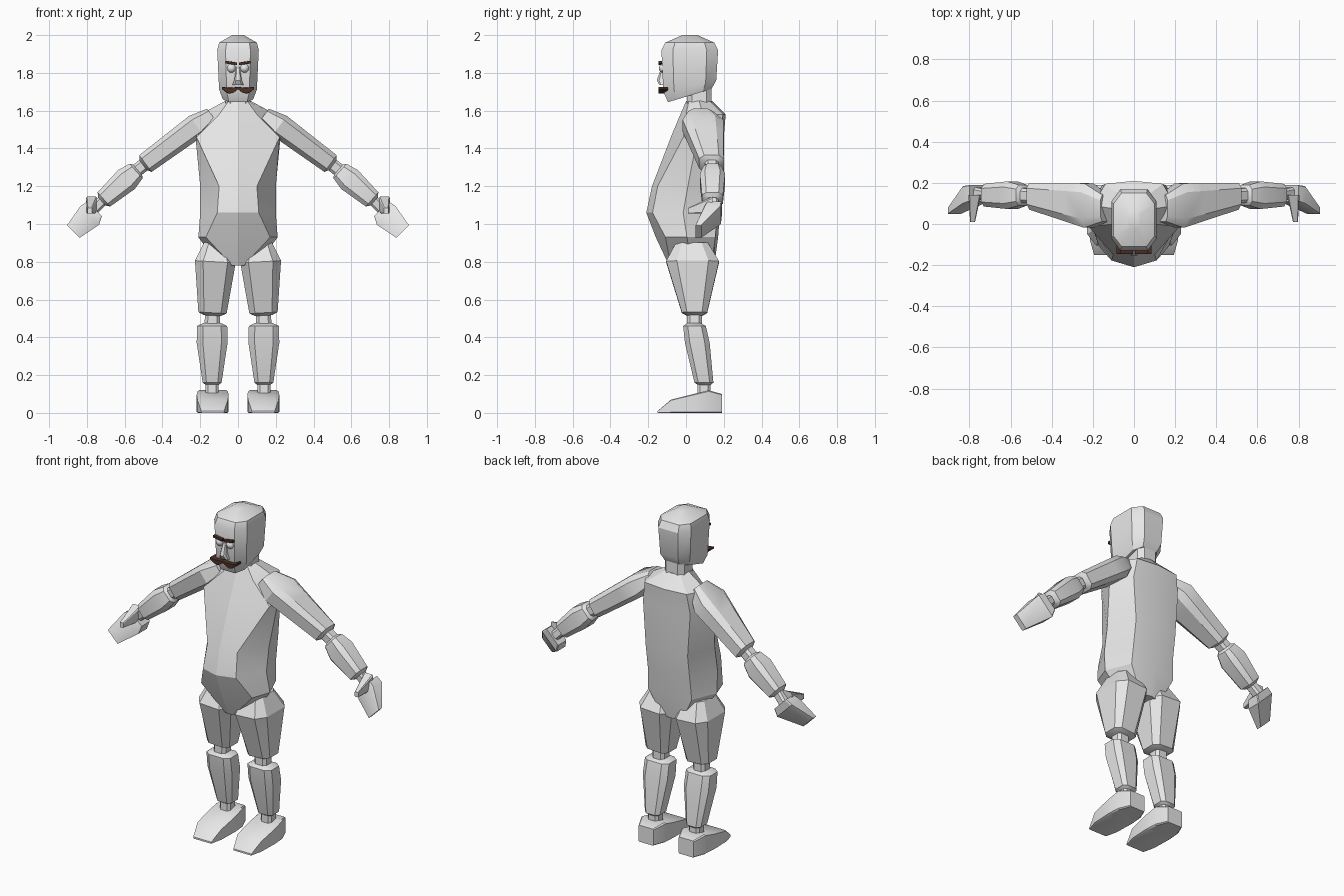
import bpy
import bmesh
import math
from mathutils import Vector

cube = bpy.data.objects.get("Cube")
if cube:
    bpy.data.objects.remove(cube, do_unlink=True)

X, Y, Z = Vector((1, 0, 0)), Vector((0, 1, 0)), Vector((0, 0, 1))


def material(name, red, green, blue):
    colour = (red, green, blue, 1)
    made = bpy.data.materials.new(name)
    made.use_nodes = True
    made.diffuse_color = colour
    made.node_tree.nodes["Principled BSDF"].inputs["Base Color"].default_value = colour
    return made


grey = material("plain_grey", 0.8, 0.8, 0.8)
brown = material("dark_brown", 0.07, 0.03, 0.02)


def ring(centre, u, v, chamfer=0.4):
    """Chamfered box section around a centre, spanned by half-axes u and v."""
    centre, inner = Vector(centre), 1 - chamfer
    quarter = [(u, v * inner), (u * inner, v), (-u * inner, v), (-u, v * inner)]
    half = [a + b for a, b in quarter]
    return [centre + p for p in half] + [centre - p for p in half]


def section(centre, axis, width, depth, chamfer=0.4):
    """Section across a limb axis, with its depth kept along y."""
    return ring(centre, axis.cross(Y).normalized() * width, Y * depth, chamfer)


def loft(name, rings, paint=grey, side=1):
    """Skin a list of equal rings, closing both ends."""
    bm = bmesh.new()
    loops = [[bm.verts.new((p[0] * side, p[1], p[2])) for p in points] for points in rings]
    for low, high in zip(loops, loops[1:]):
        for i in range(len(low)):
            bm.faces.new((low[i - 1], low[i], high[i], high[i - 1]))
    bm.faces.new(loops[0])
    bm.faces.new(loops[-1])
    bmesh.ops.recalc_face_normals(bm, faces=bm.faces)
    mesh = bpy.data.meshes.new(name)
    bm.to_mesh(mesh)
    bm.free()
    mesh.shade_smooth()
    mesh.set_sharp_from_angle(angle=math.radians(30))
    mesh.materials.append(paint)
    bpy.context.scene.collection.objects.link(bpy.data.objects.new(name, mesh))


def limb(name, side, start, end, start_size, end_size, bulge=1, root=0.015):
    """Tapering limb with a swollen upper part and narrowed cuffs at both ends."""
    start, end = Vector(start), Vector(end)
    start_size, end_size = Vector(start_size), Vector(end_size)
    axis = (end - start).normalized()
    upper = 0.3
    stations = [
        (start - axis * root, start_size * 0.6),
        (start, start_size),
        (start.lerp(end, upper), start_size.lerp(end_size, upper) * bulge),
        (end, end_size),
        (end + axis * 0.015, end_size * 0.6),
    ]
    loft(name, [section(p, axis, *size) for p, size in stations], side=side)


def joint(name, side, start, end, radius):
    """Thin connecting peg between two parts."""
    axis = Vector(end) - Vector(start)
    loft(name, [section(p, axis, radius, radius) for p in (start, end)], side=side)


def torso_ring(z, front, chest, width, back):
    """Half outline: chest corner, flank, shoulder blade; then its reflection."""
    half = [(chest, front + chest * 0.3), (width, (front + back) / 2),
            (width * 0.7, back - 0.015)]
    mirrored = [(-x, y) for x, y in reversed(half)]
    return [(x, y, z) for x, y in [(0, front), *half, (0, back), *mirrored]]


# Torso: sloping chest, heavy belly, narrow crotch
loft("torso", [
    torso_ring(z=1.65, front=0, chest=0.05, width=0.07, back=0.14),
    torso_ring(z=1.58, front=-0.03, chest=0.1, width=0.2, back=0.21),
    torso_ring(z=1.46, front=-0.08, chest=0.22, width=0.225, back=0.2),
    torso_ring(z=1.2, front=-0.18, chest=0.1, width=0.2, back=0.2),
    torso_ring(z=1.06, front=-0.21, chest=0.11, width=0.2, back=0.18),
    torso_ring(z=0.93, front=-0.16, chest=0.17, width=0.21, back=0.17),
    torso_ring(z=0.78, front=-0.09, chest=0.03, width=0.1, back=0.15),
])
joint("neck", 1, (0, 0.07, 1.6), (0, 0.07, 1.74), 0.065)


def head_ring(z, width, depth, tilt=0):
    return ring((0, 0.02, z), X * width, Y * depth + Z * tilt)


# Head: jaw tilted up towards the nape, low crown
loft("head", [
    head_ring(z=1.68, width=0.08, depth=0.115, tilt=0.035),
    head_ring(z=1.73, width=0.1, depth=0.14, tilt=0.03),
    head_ring(z=1.92, width=0.11, depth=0.15),
    head_ring(z=1.96, width=0.1, depth=0.13),
    head_ring(z=2, width=0.03, depth=0.04),
])
loft("nose", [
    ring((0, -0.12, 1.83), X * 0.01, Y * 0.01),
    ring((0, -0.125, 1.76), X * 0.02, Y * 0.03),
    ring((0, -0.12, 1.735), X * 0.03, Y * 0.02),
])


def moustache_ring(t):
    """Drooping, thickest halfway out, with raised tips."""
    swell = math.sin(math.pi * abs(t))
    centre = (t * 0.085, -0.12, 1.72 - swell * 0.014)
    return ring(centre, Y * 0.025, Z * (0.006 + swell * 0.01), chamfer=0.1)


steps = 4
loft("moustache", [moustache_ring(i / steps) for i in range(-steps, steps + 1)], brown)

for label, side in (("left", 1), ("right", -1)):
    # Eyes and brows
    bpy.ops.mesh.primitive_uv_sphere_add(segments=12, ring_count=8, radius=0.024,
                                         location=(side * 0.035, -0.12, 1.825))
    eye = bpy.context.object
    eye.name = label + "_eye"
    eye.data.shade_smooth()
    eye.data.materials.append(grey)
    brow_ends = [(0.006, -0.13, 1.848), (0.065, -0.13, 1.857)]
    loft(label + "_eyebrow", [ring(p, Y * 0.015, Z * 0.007, chamfer=0.1) for p in brow_ends],
         brown, side)

    # Arm
    elbow_top, elbow_base = (0.49, 0.135, 1.32), (0.54, 0.14, 1.28)
    wrist_top, wrist_base = (0.71, 0.14, 1.13), (0.76, 0.15, 1.08)
    limb(label + "_upper_arm", side, (0.22, 0.09, 1.52), elbow_top,
         start_size=(0.065, 0.108), end_size=(0.055, 0.065), root=0.1)
    joint(label + "_elbow", side, elbow_top, elbow_base, 0.035)
    limb(label + "_forearm", side, elbow_base, wrist_top,
         start_size=(0.052, 0.05), end_size=(0.05, 0.055), bulge=1.3)
    joint(label + "_wrist", side, wrist_top, wrist_base, 0.028)

    # Mitten hand with a thumb pointing forward
    reach = X - Z
    loft(label + "_hand", [
        section(wrist_base, reach, width=0.055, depth=0.04, chamfer=0.1),
        section((0.785, 0.14, 1.045), reach, width=0.07, depth=0.045, chamfer=0.1),
        section((0.872, 0.065, 0.96), reach, width=0.047, depth=0.016, chamfer=0.1),
    ], side=side)
    loft(label + "_thumb", [
        ring((0.775, 0.14, 1.1), X * 0.03, Z * 0.045, chamfer=0.2),
        ring((0.785, 0.01, 1.07), X * 0.012, Z * 0.015, chamfer=0.2),
    ], side=side)

    # Leg
    knee_top, knee_base = (0.135, 0.045, 0.53), (0.137, 0.045, 0.46)
    ankle_top, ankle_base = (0.137, 0.095, 0.16), (0.137, 0.095, 0.1)
    limb(label + "_thigh", side, (0.12, 0.035, 0.8), knee_top,
         start_size=(0.108, 0.14), end_size=(0.075, 0.067), root=0.1)
    joint(label + "_knee", side, knee_top, knee_base, 0.04)
    limb(label + "_shin", side, knee_base, ankle_top,
         start_size=(0.08, 0.06), end_size=(0.05, 0.05), bulge=1.15)
    joint(label + "_ankle", side, ankle_top, ankle_base, 0.035)

    # Wedge foot, listed toe to heel as position, height and half width
    foot = [(-0.15, 0.01, 0.06), (-0.08, 0.07, 0.08), (0.04, 0.1, 0.085),
            (0.12, 0.12, 0.08), (0.19, 0.1, 0.05)]
    loft(label + "_foot", [
        ring((0.134, y, height / 2), X * width, Z * height / 2, chamfer=0.1)
        for y, height, width in foot
    ], side=side)
